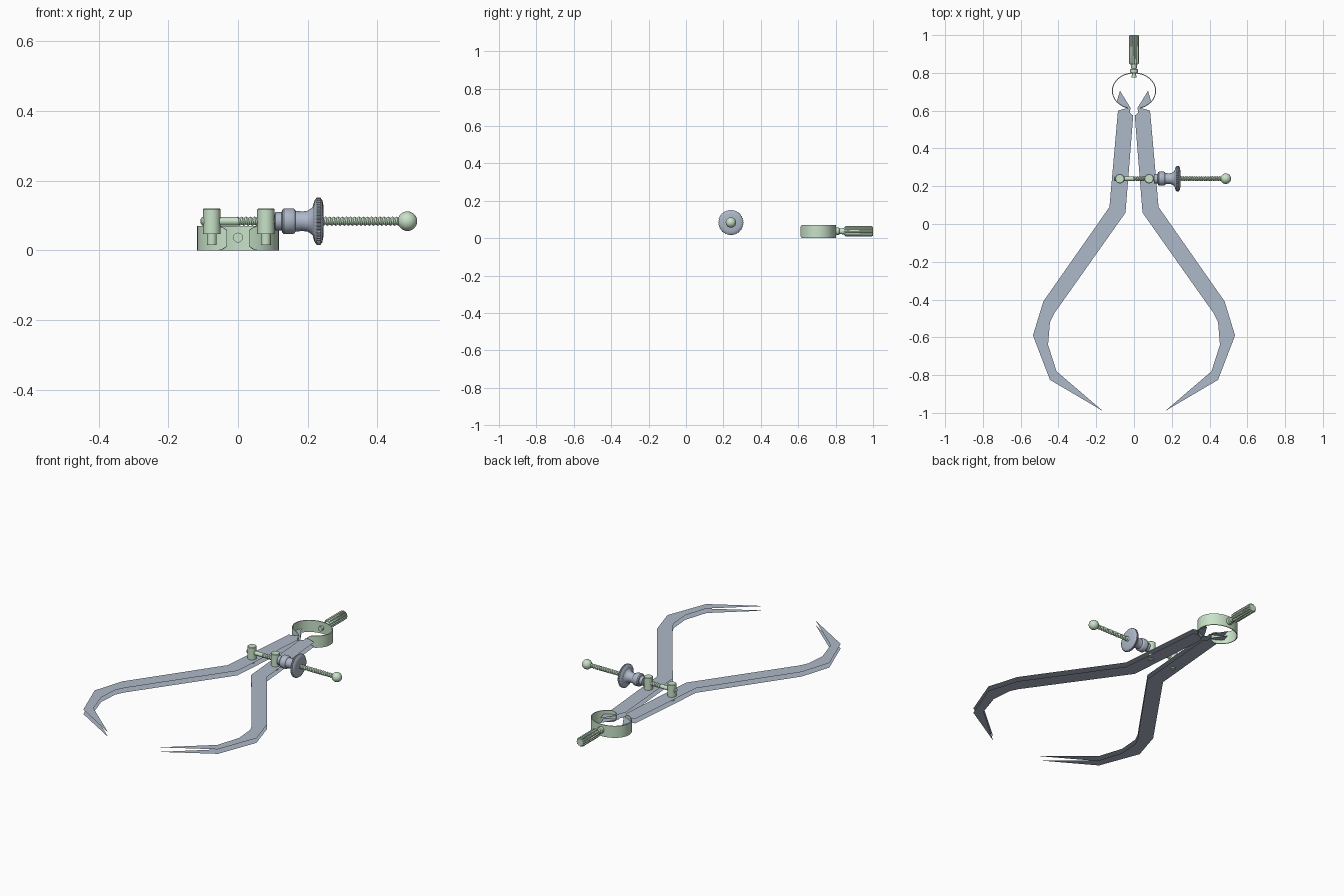
import bpy, bmesh
from math import sin, cos, pi, radians
from mathutils import Vector

if "Cube" in bpy.data.objects:
    bpy.data.objects.remove(bpy.data.objects["Cube"])


def material(name, col):
    m = bpy.data.materials.new(name)
    m.diffuse_color = (*col, 1)
    m.use_nodes = True
    m.node_tree.nodes["Principled BSDF"].inputs["Base Color"].default_value = m.diffuse_color
    return m


STEEL = material("steel", (0.42, 0.48, 0.58))
GREEN = material("green_metal", (0.58, 0.76, 0.58))


def finish(bm, name, mat, smooth=True, recalc=True):
    if recalc:
        bmesh.ops.recalc_face_normals(bm, faces=bm.faces)
    me = bpy.data.meshes.new(name)
    bm.to_mesh(me)
    bm.free()
    ob = bpy.data.objects.new(name, me)
    bpy.context.collection.objects.link(ob)
    me.materials.append(mat)
    if smooth:
        bpy.ops.object.select_all(action='DESELECT')
        ob.select_set(True)
        bpy.context.view_layer.objects.active = ob
        bpy.ops.object.shade_smooth_by_angle(angle=radians(35))
    return ob


def lathe(name, origin, axis, profile, mat, n=24, teeth=None, pitch=0.0):
    """Revolve (position, radius) points about an axis. teeth maps profile index
    to a groove depth; pitch skews the rings into a helix."""
    bm = bmesh.new()
    a, u, v = {'x': ((1, 0, 0), (0, 1, 0), (0, 0, 1)),
               'y': ((0, 1, 0), (0, 0, 1), (1, 0, 0)),
               'z': ((0, 0, 1), (1, 0, 0), (0, 1, 0))}[axis]
    a, u, v, o = Vector(a), Vector(u), Vector(v), Vector(origin)
    rings = []
    for k, (p, r) in enumerate(profile):
        ring = []
        for i in range(n):
            t = 2 * pi * i / n
            rr = r - ((teeth or {}).get(k, 0) if i % 4 > 1 else 0)
            ring.append(bm.verts.new(o + a * (p + pitch * i / n) + (u * cos(t) + v * sin(t)) * rr))
        rings.append(ring)
    for r0, r1 in zip(rings, rings[1:]):
        for i in range(n):
            j = (i + 1) % n
            bm.faces.new((r0[i], r0[j], r1[j], r1[i]))
    if pitch:
        # close the helical seam by shifting it one turn (two profile steps)
        seam = [f for f in bm.faces if any(v in f.verts for v in (r[0] for r in rings))
                and any(v in f.verts for v in (r[-1] for r in rings))]
        bmesh.ops.delete(bm, geom=seam, context='FACES_ONLY')
        for k in range(len(rings) - 3):
            bm.faces.new((rings[k][-1], rings[k + 2][0], rings[k + 3][0], rings[k + 1][-1]))
    else:
        bm.faces.new(rings[0][::-1])
        bm.faces.new(rings[-1])
    return finish(bm, name, mat)


# Legs: each an upper and a lower flat plate, notched round the pivot
LEG = [(0.085, 0.6), (0.13, 0.09), (0.48, -0.41), (0.535, -0.59), (0.445, -0.825),
       (0.165, -0.99), (0.41, -0.78), (0.455, -0.64), (0.445, -0.52), (0.42, -0.47),
       (0.045, 0.06), (0.004, 0.575)]
NOTCH = [(0.022 * cos(radians(d)), 0.598 + 0.022 * sin(radians(d))) for d in (-60, -25, 10, 40)]
TAB = [(0.074, 0.705), (0.092, 0.645), (0.038, 0.614)]
for side, label in ((-1, "left"), (1, "right")):
    bm = bmesh.new()
    for z in (0.021, 0.048):
        f = bm.faces.new([bm.verts.new((side * x, y, z)) for x, y in LEG + NOTCH + TAB])
        f.normal_update()
        if (f.normal.z > 0) != (z > 0.03):
            f.normal_flip()
    finish(bm, label + "_leg", STEEL, smooth=False, recalc=False)

# Spring ring: open band with a gap at the pivot
bm = bmesh.new()
N = 48
loops = []
for i in range(N + 1):
    t = radians(-90 + 16 + (360 - 32) * i / N)
    # band corners taper slightly at its ends
    e = 0.012 if i in (0, N) else 0.003 if i in (1, N - 1) else 0
    loops.append([bm.verts.new(((0.117 - d) * cos(t), 0.705 + (0.097 - d) * sin(t), z))
                  for d, z in ((0, e), (0, 0.07 - e), (0.005, 0.07 - e), (0.005, e))])
for p, q in zip(loops, loops[1:]):
    for k in range(4):
        bm.faces.new((p[k], q[k], q[(k + 1) % 4], p[(k + 1) % 4]))
bm.faces.new(loops[0])
bm.faces.new(loops[-1])
finish(bm, "spring_ring", GREEN)

# Fluted handle with its neck
lathe("handle_neck", (0, 0, 0.037), 'y',
      [(0.775, 0.014), (0.787, 0.014), (0.787, 0.01), (0.802, 0.01), (0.802, 0.02),
       (0.818, 0.02), (0.822, 0.014), (0.85, 0.018)], GREEN)
lathe("handle_grip", (0, 0, 0.037), 'y',
      [(0.845, 0.02), (0.853, 0.027), (0.995, 0.027), (1.0, 0.023)],
      GREEN, n=48, teeth={1: 0.005, 2: 0.005, 3: 0.003})

# Posts carrying the screw
for x, label in ((-0.075, "left"), (0.08, "right")):
    lathe(label + "_post", (x, 0.24, 0), 'z',
          [(0.016, 0.014), (0.048, 0.014), (0.048, 0.025), (0.118, 0.025), (0.121, 0.022)], GREEN)

# Adjusting screw: plain shank, helical thread, end balls
AX = (0, 0.24, 0.084)
lathe("screw_shank", AX, 'x', [(-0.107, 0.006), (-0.103, 0.012), (0.0, 0.012)], GREEN)
P = 0.012
lathe("screw_thread", AX, 'x', [(-0.01 + k * P / 2, 0.0135 if k % 2 else 0.0095) for k in range(80)],
      GREEN, n=16, pitch=P)
R = 0.028
lathe("end_ball", AX, 'x',
      [(0.486 - R * cos(pi * k / 14), max(0.0005, R * sin(pi * k / 14))) for k in range(15)], GREEN)

# Adjusting nut: stepped collar flaring to a knurled disc
lathe("nut_collar", AX, 'x',
      [(0.105, 0.022), (0.107, 0.026), (0.125, 0.026), (0.127, 0.033), (0.132, 0.037), (0.158, 0.037),
       (0.163, 0.034), (0.165, 0.03), (0.185, 0.028), (0.2, 0.03), (0.212, 0.038), (0.22, 0.05)],
      STEEL, n=32)
lathe("nut_disc", AX, 'x',
      [(0.215, 0.045), (0.22, 0.06), (0.226, 0.068), (0.236, 0.068), (0.242, 0.06), (0.245, 0.045)],
      STEEL, n=160, teeth={1: 0.001, 2: 0.003, 3: 0.003, 4: 0.001})
